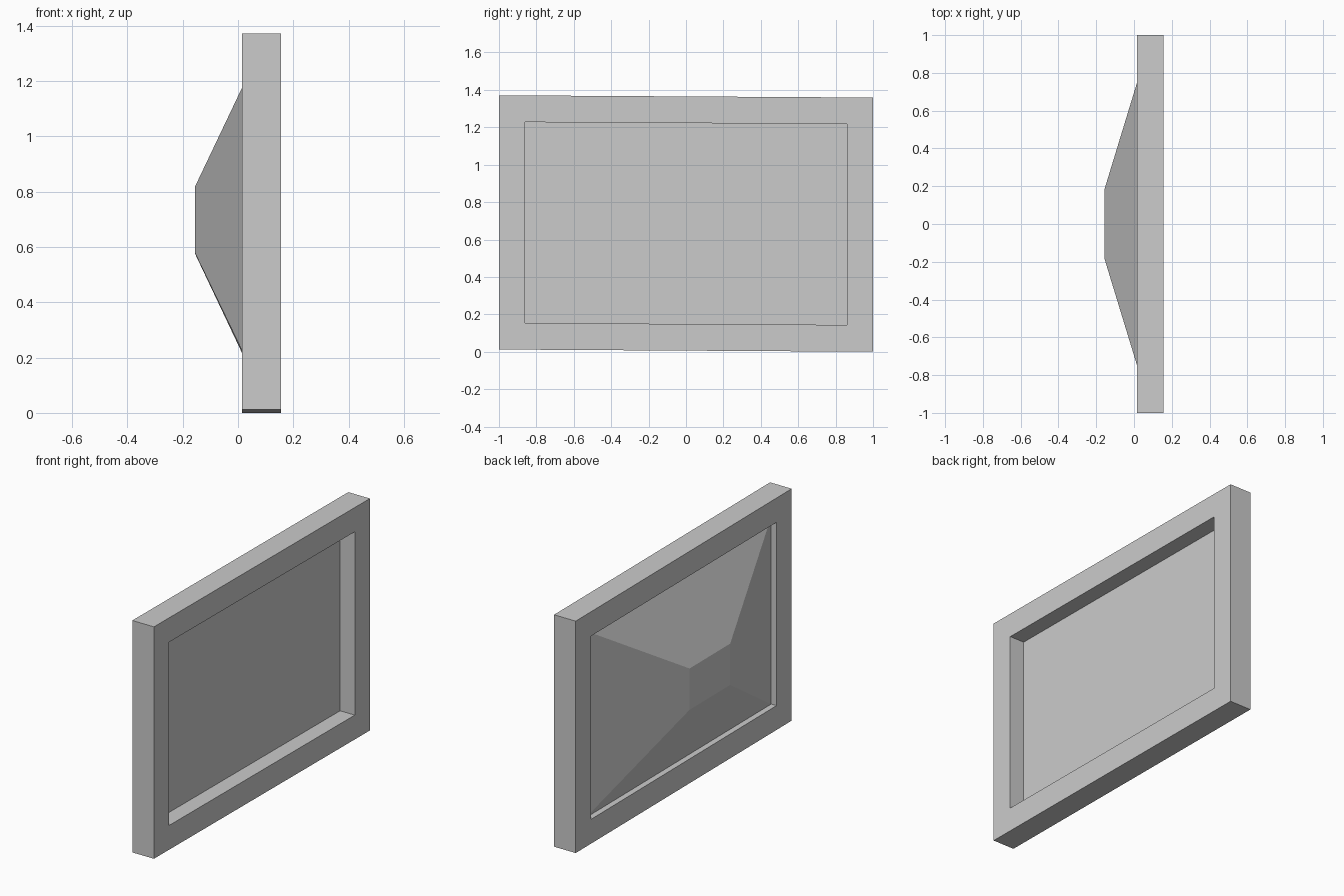
import bpy

if "Cube" in bpy.data.objects:
    bpy.data.objects.remove(bpy.data.objects["Cube"])

SHEAR = 0.006   # the frame hangs very slightly out of level
MID_Z = 0.6855


def loft(name, loops, closed_ring):
    """Join a series of 4-point loops; a ring closes on itself, otherwise cap both ends."""
    verts = [p for loop in loops for p in loop]
    n = len(loops)
    faces = []
    for i in range(n if closed_ring else n - 1):
        a, b = 4 * i, 4 * ((i + 1) % n)
        for k in range(4):
            m = (k + 1) % 4
            faces.append((a + k, a + m, b + m, b + k))
    if not closed_ring:
        faces += [(3, 2, 1, 0), tuple(4 * (n - 1) + k for k in range(4))]
    mesh = bpy.data.meshes.new(name)
    mesh.from_pydata(verts, [], faces)
    import bmesh
    bm = bmesh.new()
    bm.from_mesh(mesh)
    bmesh.ops.recalc_face_normals(bm, faces=bm.faces)
    bm.to_mesh(mesh)
    bm.free()
    obj = bpy.data.objects.new(name, mesh)
    bpy.context.collection.objects.link(obj)
    return obj


def rect(x, half_y, half_z, mid_z=MID_Z, shear=SHEAR):
    """Rectangle facing x, with top and bottom edges slightly sloped along y."""
    return [(x, sy * half_y, mid_z + sz * half_z - shear * sy * half_y)
            for sy, sz in ((-1, -1), (1, -1), (1, 1), (-1, 1))]


# Frame: square-section surround
BACK, FRONT = 0.015, 0.155
loft("screen_frame", [rect(FRONT, 1.0, 0.6795), rect(FRONT, 0.86, 0.537),
                      rect(BACK, 0.86, 0.537), rect(BACK, 1.0, 0.6795)], True)

# Recessed screen with the tapered housing behind it
loft("screen_and_rear_housing", [rect(0.06, 0.86, 0.549, 0.696),
                                 rect(0.05, 0.86, 0.549, 0.696),
                                 rect(-0.155, 0.188, 0.121, 0.697)], False)
